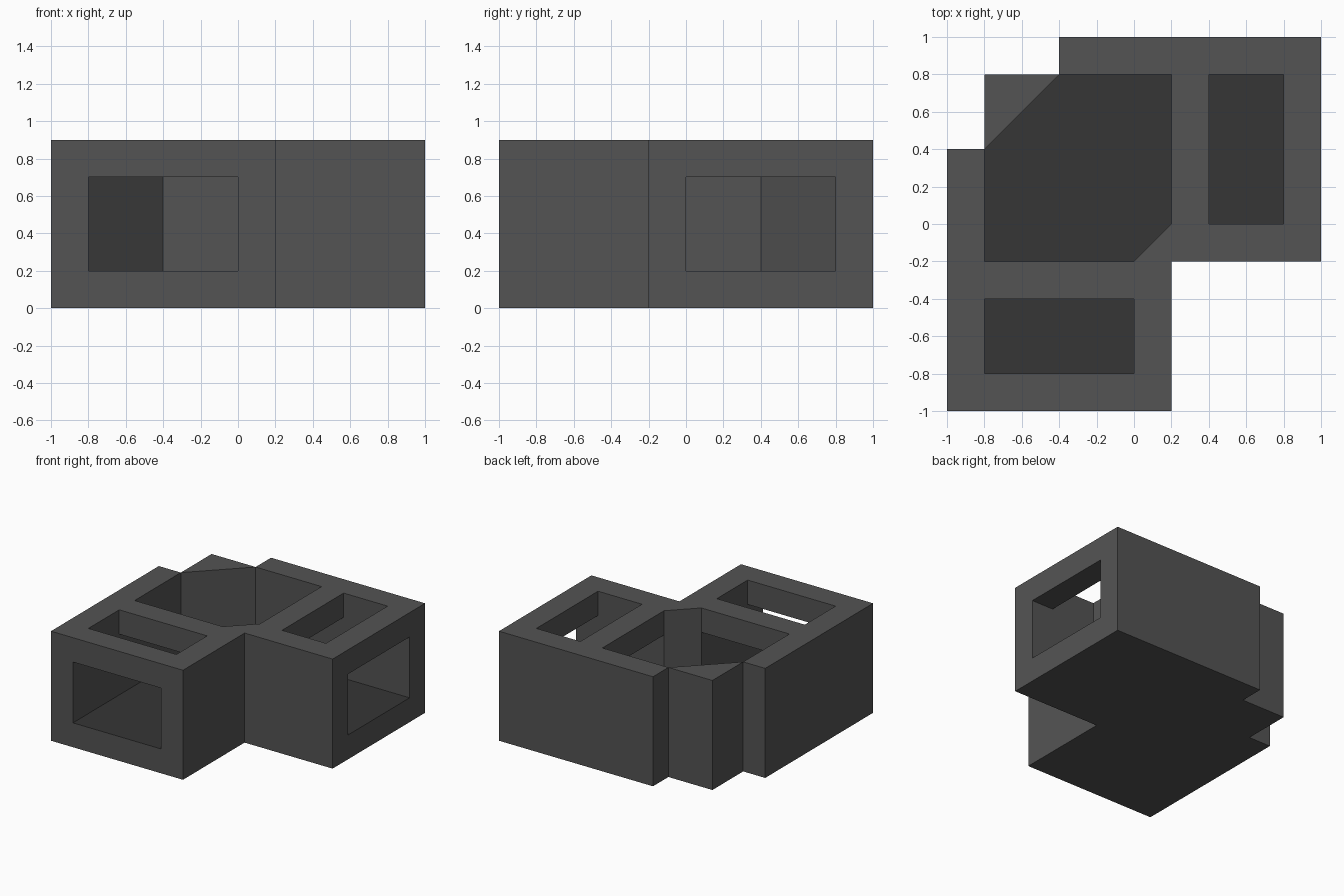
import bpy, bmesh

if "Cube" in bpy.data.objects:
    bpy.data.objects.remove(bpy.data.objects["Cube"])


def material(name, v):
    m = bpy.data.materials.new(name)
    m.diffuse_color = (v, v, v, 1)
    m.use_nodes = True
    m.node_tree.nodes["Principled BSDF"].inputs["Base Color"].default_value = m.diffuse_color
    return m


def prism(name, outline, z0, z1):
    """Extrude a plan outline from z0 to z1."""
    bm = bmesh.new()
    face = bm.faces.new([bm.verts.new((x, y, z0)) for x, y in outline])
    ext = bmesh.ops.extrude_face_region(bm, geom=[face])
    verts = [g for g in ext["geom"] if isinstance(g, bmesh.types.BMVert)]
    bmesh.ops.translate(bm, verts=verts, vec=(0, 0, z1 - z0))
    bmesh.ops.recalc_face_normals(bm, faces=bm.faces)
    mesh = bpy.data.meshes.new(name)
    bm.to_mesh(mesh)
    bm.free()
    ob = bpy.data.objects.new(name, mesh)
    bpy.context.collection.objects.link(ob)
    return ob


def rect(x0, y0, x1, y1):
    return [(x0, y0), (x1, y0), (x1, y1), (x0, y1)]


def mirrored(outline):
    """Mirror a plan across the diagonal y = -x."""
    return [(-y, -x) for x, y in outline]


wall_grey = material("wall grey", 0.088)
floor_grey = material("dark floor grey", 0.037)

# Solid L-shaped block with a stepped back corner
body = prism("corner_block", [
    (-1, -1), (0.2, -1), (0.2, -0.2), (1, -0.2), (1, 1),
    (-0.4, 1), (-0.4, 0.8), (-0.8, 0.8), (-0.8, 0.4), (-1, 0.4)], 0, 0.9)

# Central court, then a tunnel and a skylight for each wing
cutters = [prism("court_cutter", [
    (-0.8, -0.2), (0, -0.2), (0.2, 0), (0.2, 0.8), (-0.4, 0.8), (-0.8, 0.4)], 0.2, 1.1)]
tunnel = rect(-0.8, -1.1, 0, -0.1)
skylight = rect(-0.8, -0.8, 0, -0.4)
for side, plan in (("front", lambda o: o), ("right", mirrored)):
    cutters.append(prism(side + "_tunnel_cutter", plan(tunnel), 0.2, 0.7))
    cutters.append(prism(side + "_skylight_cutter", plan(skylight), 0.5, 1.1))

for c in cutters:
    c.hide_render = True
    mod = body.modifiers.new(c.name, 'BOOLEAN')
    mod.operation = 'DIFFERENCE'
    mod.solver = 'EXACT'
    mod.object = c

# Bake the cuts and discard the cutters
bpy.context.view_layer.update()
result = bpy.data.meshes.new_from_object(
    body.evaluated_get(bpy.context.evaluated_depsgraph_get()))
body.modifiers.clear()
body.data = result
for c in cutters:
    bpy.data.objects.remove(c)

# Inner floor is darker than the walls
result.materials.clear()
result.materials.append(wall_grey)
result.materials.append(floor_grey)
for p in result.polygons:
    p.use_smooth = False
    p.material_index = 1 if p.normal.z > 0.9 and p.center.z < 0.3 else 0
